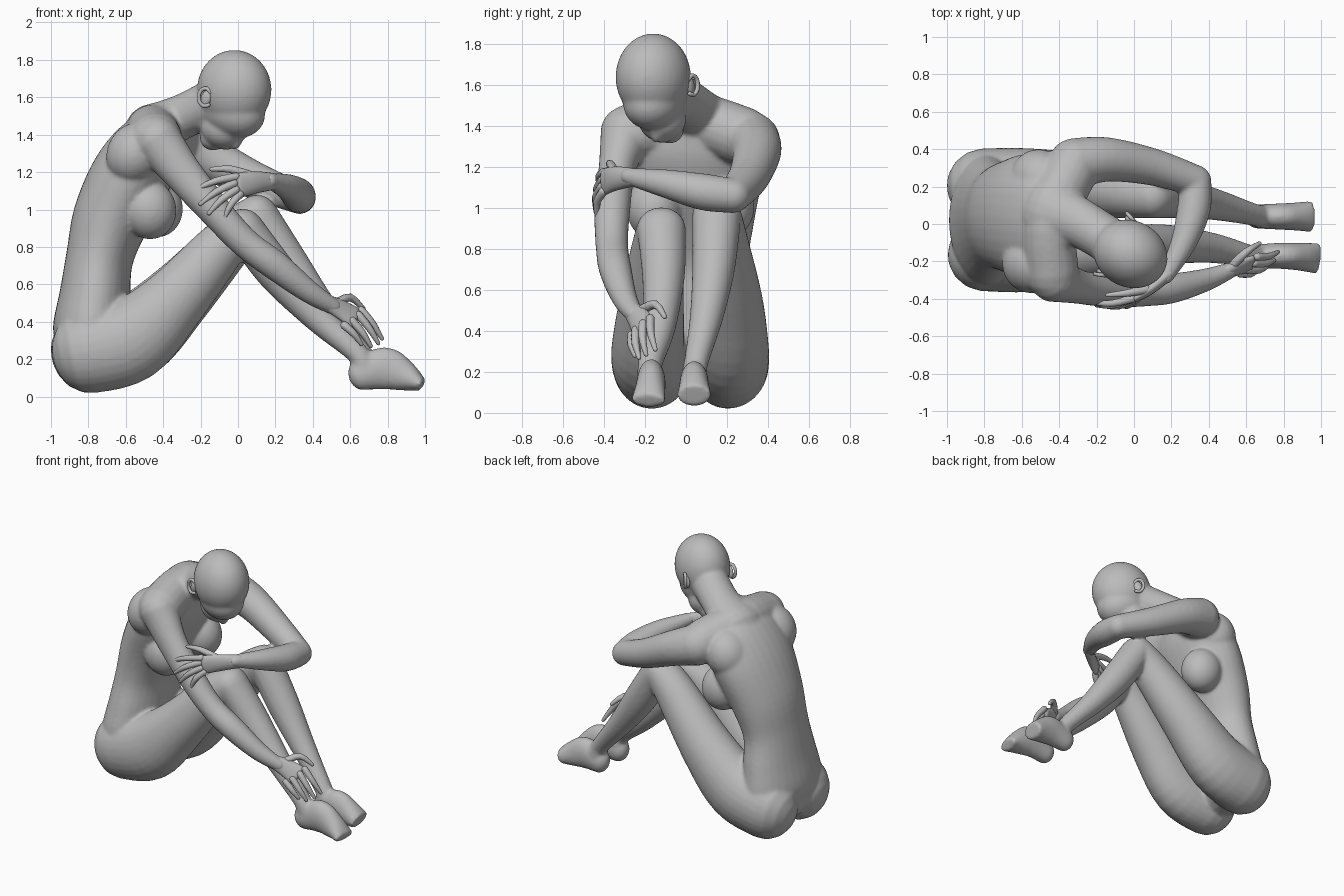
import bpy, bmesh, math
from mathutils import Vector, Matrix

cube = bpy.data.objects.get("Cube")
if cube:
    bpy.data.objects.remove(cube, do_unlink=True)

grey = bpy.data.materials.new("clay grey")
grey.use_nodes = True
grey.diffuse_color = (0.5, 0.5, 0.5, 1)
grey.node_tree.nodes["Principled BSDF"].inputs["Base Color"].default_value = (0.5, 0.5, 0.5, 1)

Y, Z = (0, 1, 0), (0, 0, 1)


def catmull(p, steps):
    """Smooth a list of (x, y, z, thickness, width) stations."""
    out = []
    for i in range(len(p) - 1):
        a, b, c, d = p[max(i - 1, 0)], p[i], p[i + 1], p[min(i + 2, len(p) - 1)]
        for s in range(steps):
            t = s / steps
            out.append([0.5 * (2 * q + (r - o) * t + (2 * o - 5 * q + 4 * r - u) * t * t
                               + (3 * q - o - 3 * r + u) * t ** 3)
                        for o, q, r, u in zip(a, b, c, d)])
    return out + [list(p[-1])]


def loft(bm, pts, ref=Y, sides=20, steps=5, domes=(True, True)):
    """Elliptical tube through the stations, with rounded or flat ends."""
    pts = [tuple(p) if len(p) == 5 else tuple(p) + (p[3],) for p in pts]
    st = catmull(pts, steps)
    pos = [Vector(s[:3]) for s in st]
    n = len(st)
    tan = [(pos[min(i + 1, n - 1)] - pos[max(i - 1, 0)]).normalized() for i in range(n)]
    rings = [(pos[i], tan[i], st[i][3], st[i][4]) for i in range(n)]

    def dome(i, sign):
        r = min(st[i][3], st[i][4])
        return [(pos[i] + tan[i] * sign * r * math.sin(k), tan[i],
                 st[i][3] * math.cos(k), st[i][4] * math.cos(k)) for k in (0.4, 0.8, 1.15, 1.45)]
    if domes[0]:
        rings = dome(0, -1)[::-1] + rings
    if domes[1]:
        rings += dome(n - 1, 1)
    loops = []
    for c, t, a, b in rings:
        side = Vector(ref)
        side = (side - t * side.dot(t)).normalized()
        up = t.cross(side)
        loops.append([bm.verts.new(c + side * b * math.cos(w) + up * a * math.sin(w))
                      for w in (2 * math.pi * k / sides for k in range(sides))])
    faces = [bm.faces.new(loops[0][::-1]), bm.faces.new(loops[-1])]
    for l, m in zip(loops, loops[1:]):
        for k in range(sides):
            j = (k + 1) % sides
            faces.append(bm.faces.new((l[k], l[j], m[j], m[k])))
    bmesh.ops.recalc_face_normals(bm, faces=faces)


def ball(bm, centre, radii, tilt=0, yaw=0):
    m = (Matrix.Translation(centre) @ Matrix.Rotation(yaw, 4, 'Z')
         @ Matrix.Rotation(tilt, 4, 'Y') @ Matrix.Diagonal((*radii, 1)))
    bmesh.ops.create_uvsphere(bm, u_segments=32, v_segments=20, radius=1, matrix=m)


def make(name, bm, blend=0):
    me = bpy.data.meshes.new(name)
    bm.to_mesh(me)
    bm.free()
    me.materials.append(grey)
    me.polygons.foreach_set("use_smooth", [True] * len(me.polygons))
    ob = bpy.data.objects.new(name, me)
    bpy.context.collection.objects.link(ob)
    if blend:
        rm = ob.modifiers.new("merge", 'REMESH')
        rm.mode, rm.voxel_size, rm.use_smooth_shade = 'VOXEL', blend, True
        sm = ob.modifiers.new("soften", 'SMOOTH')
        sm.factor, sm.iterations = 0.5, 12


body = bmesh.new()

# Torso, bent forward from the pelvis to the collar
loft(body, [(-0.79, 0.02, 0.27, 0.18, 0.29), (-0.785, 0.02, 0.36, 0.205, 0.345),
            (-0.765, 0.025, 0.54, 0.19, 0.315),
            (-0.74, 0.03, 0.74, 0.18, 0.275), (-0.68, 0.04, 0.95, 0.205, 0.295),
            (-0.575, 0.04, 1.17, 0.215, 0.335), (-0.475, 0.03, 1.34, 0.185, 0.33),
            (-0.40, 0.03, 1.45, 0.12, 0.21)], sides=32)
# Shoulder girdle and shoulder blades
loft(body, [(-0.44, -0.26, 1.37, 0.145), (-0.45, 0.03, 1.42, 0.145), (-0.34, 0.28, 1.35, 0.145)], Z)
ball(body, (-0.55, -0.21, 1.30), (0.15, 0.16, 0.17), 0.5)
ball(body, (-0.51, 0.24, 1.29), (0.15, 0.16, 0.17), 0.5)
# Breasts
ball(body, (-0.475, -0.155, 1.00), (0.145, 0.135, 0.16), -0.2)
ball(body, (-0.44, 0.20, 1.01), (0.145, 0.135, 0.16), -0.2)
# Neck, widening into the back
loft(body, [(-0.46, 0.06, 1.42, 0.145, 0.19), (-0.30, 0.01, 1.495, 0.12, 0.135),
            (-0.13, -0.09, 1.57, 0.13, 0.125)])

# Head, turned a little to the front: skull, face, jaw, chin
turn = math.radians(-28)
ball(body, (-0.02, -0.16, 1.64), (0.205, 0.178, 0.213), 0.0, turn)
ball(body, (-0.025, -0.155, 1.525), (0.18, 0.145, 0.14), 0.3, turn)
ball(body, (-0.08, -0.115, 1.435), (0.125, 0.115, 0.11), 0.3, turn)
ball(body, (-0.135, -0.08, 1.38), (0.07, 0.07, 0.065), 0.3, turn)
# Nose and lips
loft(body, [(0.035, -0.17, 1.42, 0.022), (-0.015, -0.145, 1.345, 0.027)], sides=12)
ball(body, (-0.065, -0.115, 1.345), (0.035, 0.045, 0.028), 0.3, turn)

# Front arm, reaching down to the ankle
loft(body, [(-0.43, -0.29, 1.37, 0.13), (-0.30, -0.335, 1.20, 0.105, 0.092),
            (-0.12, -0.36, 0.99, 0.088), (0.04, -0.362, 0.82, 0.08),
            (0.20, -0.345, 0.70, 0.08), (0.38, -0.30, 0.56, 0.062), (0.51, -0.25, 0.48, 0.045)])
# Back arm, folded across the knees
loft(body, [(-0.32, 0.32, 1.33, 0.14), (-0.15, 0.345, 1.27, 0.12),
            (0.10, 0.305, 1.15, 0.1), (0.33, 0.23, 1.06, 0.085)], Z)
loft(body, [(0.33, 0.23, 1.06, 0.085), (0.32, 0.08, 1.08, 0.09), (0.265, -0.10, 1.12, 0.07),
            (0.17, -0.28, 1.155, 0.043)], Z)

# Legs: buttock, thigh, shin and foot
for thigh, shin, foot in (
    ([(-0.80, -0.165, 0.24, 0.225, 0.195), (-0.57, -0.185, 0.305, 0.225, 0.18),
      (-0.335, -0.17, 0.52, 0.175, 0.16), (-0.10, -0.14, 0.79, 0.137, 0.13),
      (0.02, -0.12, 0.90, 0.105, 0.12)],
     [(0.03, -0.12, 0.90, 0.105, 0.12), (0.20, -0.11, 0.67, 0.107, 0.105),
      (0.43, -0.13, 0.42, 0.08), (0.63, -0.175, 0.24, 0.06), (0.67, -0.175, 0.17, 0.065)],
     [(0.655, -0.175, 0.115, 0.085, 0.065), (0.78, -0.17, 0.15, 0.115, 0.07),
      (0.89, -0.175, 0.11, 0.085, 0.075), (0.985, -0.185, 0.06, 0.035, 0.085)]),
    ([(-0.80, 0.205, 0.24, 0.225, 0.20), (-0.56, 0.215, 0.315, 0.225, 0.19),
      (-0.31, 0.205, 0.545, 0.18, 0.17), (-0.03, 0.165, 0.85, 0.137, 0.135),
      (0.10, 0.15, 0.97, 0.11, 0.12)],
     [(0.11, 0.15, 0.96, 0.11, 0.12), (0.27, 0.135, 0.71, 0.108, 0.105),
      (0.45, 0.10, 0.47, 0.082), (0.64, 0.05, 0.25, 0.06), (0.68, 0.04, 0.18, 0.065)],
     [(0.66, 0.04, 0.115, 0.085, 0.065), (0.77, 0.04, 0.145, 0.11, 0.07),
      (0.86, 0.04, 0.12, 0.09, 0.075), (0.95, 0.04, 0.085, 0.055, 0.085)])):
    loft(body, thigh, sides=28)
    loft(body, shin)
    loft(body, foot, domes=(True, False))
make("body", body, 0.0105)


def hand(name, palm, ref, knuckles, tips, lift, thumb):
    """Flat palm, four gently arched fingers and a thumb."""
    bm = bmesh.new()
    loft(bm, palm, ref, 16, 4)
    for k, t in zip(knuckles, tips):
        k, t = Vector(k), Vector(t)
        mid = k.lerp(t, 0.5) + Vector(lift)
        loft(bm, [(*k, 0.022), (*mid, 0.019), (*t, 0.011)], ref, 10, 3)
    loft(bm, thumb, ref, 10, 3)
    make(name, bm)


hand("front_hand",
     [(0.48, -0.265, 0.50, 0.036, 0.046), (0.55, -0.235, 0.465, 0.03, 0.06),
      (0.62, -0.215, 0.425, 0.023, 0.07)], (0.45, 0.65, 0.6),
     [(0.57, -0.265, 0.38), (0.61, -0.245, 0.405), (0.645, -0.21, 0.435), (0.66, -0.175, 0.46)],
     [(0.66, -0.25, 0.28), (0.71, -0.23, 0.27), (0.75, -0.195, 0.285), (0.77, -0.15, 0.31)],
     (0.005, -0.01, 0.005),
     [(0.53, -0.22, 0.50, 0.025), (0.60, -0.15, 0.53, 0.021), (0.67, -0.105, 0.47, 0.012)])
hand("back_hand",
     [(0.19, -0.26, 1.15, 0.035, 0.045), (0.09, -0.345, 1.145, 0.03, 0.06),
      (0.01, -0.395, 1.13, 0.023, 0.066)], Z,
     [(-0.01, -0.40, 1.175), (-0.02, -0.405, 1.14), (-0.01, -0.41, 1.105), (0.01, -0.405, 1.08)],
     [(-0.22, -0.42, 1.11), (-0.20, -0.435, 1.03), (-0.155, -0.44, 0.98), (-0.07, -0.435, 0.96)],
     (-0.005, -0.015, 0.01),
     [(0.07, -0.35, 1.18, 0.025), (-0.04, -0.37, 1.215, 0.02), (-0.14, -0.38, 1.215, 0.012)])

# Ears: a raised rim around a shallow shell, set in the turned head's frame
head = Matrix.Translation((-0.02, -0.16, 1.60)) @ Matrix.Rotation(turn, 4, 'Z')
for name, s in (("front_ear", -1), ("back_ear", 1)):
    bm = bmesh.new()
    ball(bm, head @ Vector((-0.085, s * 0.16, -0.005)), (0.03, 0.018, 0.045), 0.35, turn)
    rim = []
    for d in range(30, 301, 45):
        a = math.radians(d)
        p = head @ Vector((-0.085 + 0.033 * math.cos(a), s * (0.172 - 0.012 * math.cos(a)),
                           0.048 * math.sin(a)))
        rim.append((*p, 0.011))
    loft(bm, rim, head.to_3x3() @ Vector(Y), 8, 2)
    make(name, bm)
